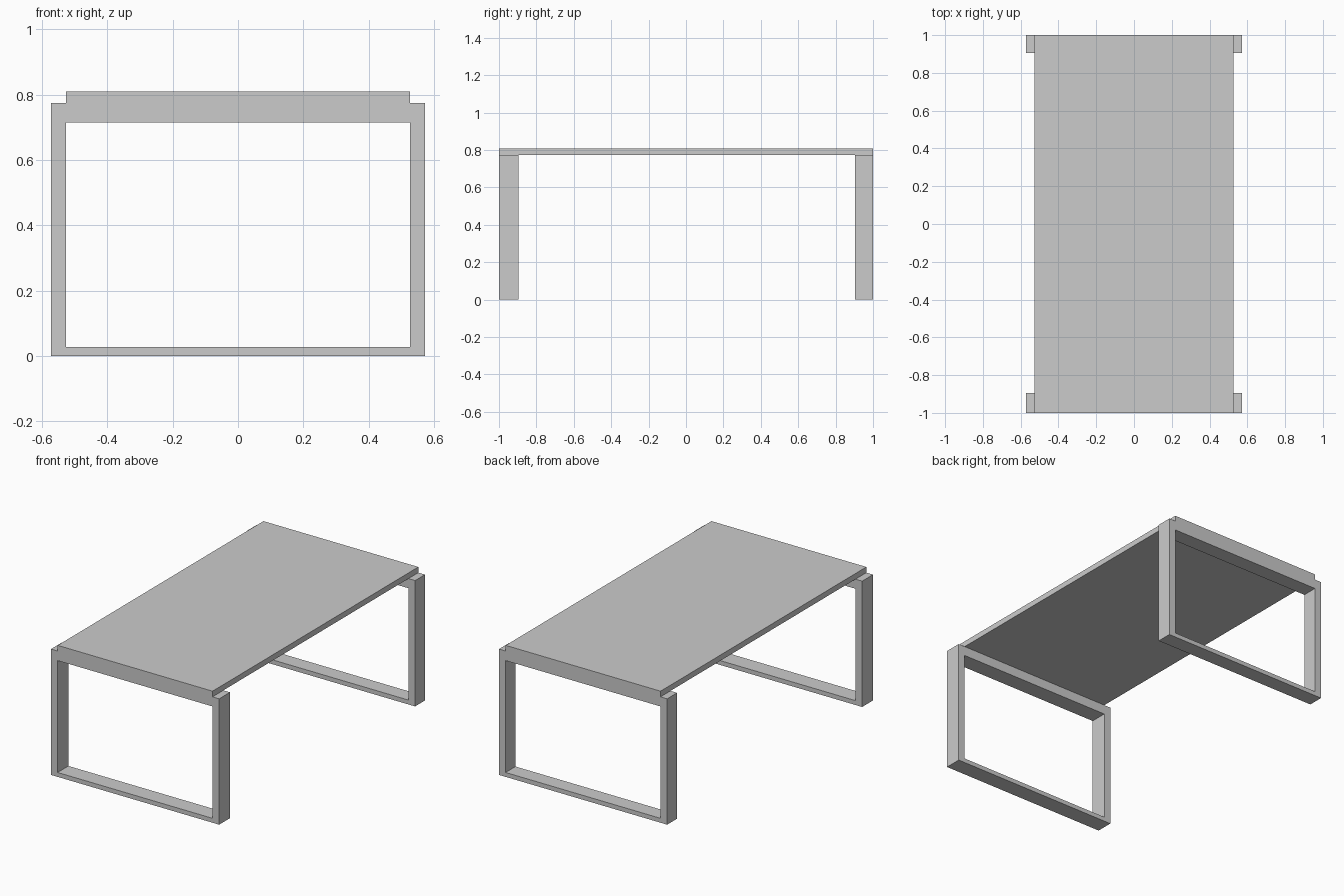
import bpy, bmesh

if "Cube" in bpy.data.objects:
    bpy.data.objects.remove(bpy.data.objects["Cube"])

HALF_W, INNER_W = 0.572, 0.527      # outer and inner half widths of the leg frames
FRAME_TOP, TABLE_TOP = 0.774, 0.809


def finish(name, bm):
    bmesh.ops.recalc_face_normals(bm, faces=bm.faces)
    mesh = bpy.data.meshes.new(name)
    bm.to_mesh(mesh)
    bm.free()
    obj = bpy.data.objects.new(name, mesh)
    bpy.context.collection.objects.link(obj)
    return obj


def rect(x, z0, z1):
    return [(-x, z0), (x, z0), (x, z1), (-x, z1)]


def leg_frame(name, y0, y1):
    """Closed rectangular loop extruded along y."""
    bm = bmesh.new()
    outer = [bm.verts.new((x, y0, z)) for x, z in rect(HALF_W, 0, FRAME_TOP)]
    inner = [bm.verts.new((x, y0, z)) for x, z in rect(INNER_W, 0.027, 0.715)]
    faces = []
    for i in range(4):
        j = (i + 1) % 4
        faces.append(bm.faces.new((outer[i], outer[j], inner[j], inner[i])))
    ext = bmesh.ops.extrude_face_region(bm, geom=faces, use_keep_orig=True)
    moved = [g for g in ext["geom"] if isinstance(g, bmesh.types.BMVert)]
    bmesh.ops.translate(bm, verts=moved, vec=(0, y1 - y0, 0))
    return finish(name, bm)


# Leg frames at each end
leg_frame("front_leg_frame", -1.0, -0.895)
leg_frame("back_leg_frame", 0.904, 1.0)

# Table top slab resting on the frames
bm = bmesh.new()
bmesh.ops.create_cube(bm, size=1)
bmesh.ops.scale(bm, verts=bm.verts, vec=(2 * INNER_W, 2, TABLE_TOP - FRAME_TOP))
bmesh.ops.translate(bm, verts=bm.verts, vec=(0, 0, (TABLE_TOP + FRAME_TOP) / 2))
finish("table_top", bm)
